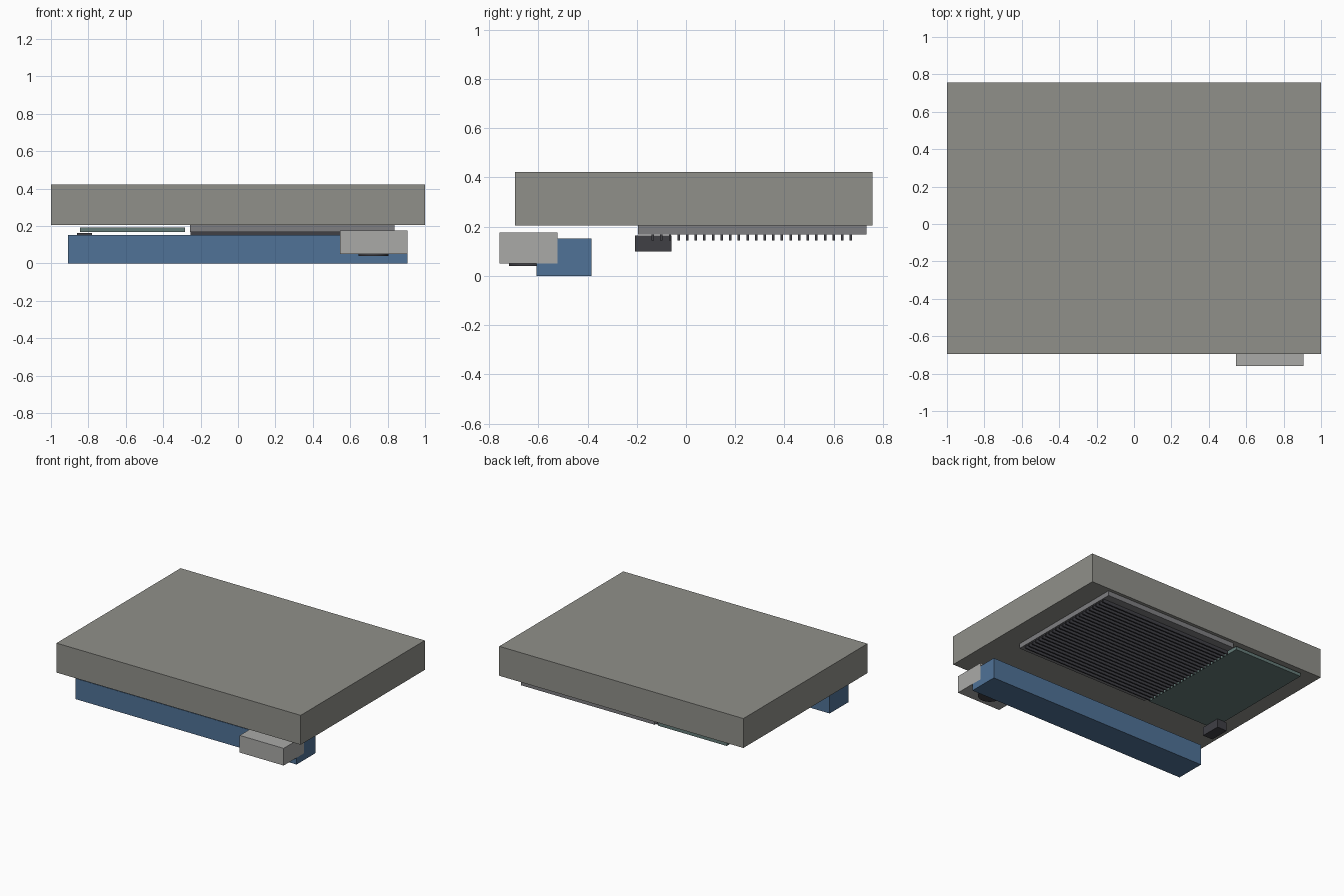
import bpy

if "Cube" in bpy.data.objects:
    bpy.data.objects.remove(bpy.data.objects["Cube"])


def material(name, rgb):
    m = bpy.data.materials.new(name)
    m.diffuse_color = (*rgb, 1)
    m.use_nodes = True
    m.node_tree.nodes["Principled BSDF"].inputs["Base Color"].default_value = m.diffuse_color
    return m


housing_mat = material("warm_grey", (0.28, 0.28, 0.255))
plate_mat = material("mid_grey", (0.21, 0.21, 0.22))
dark_mat = material("dark_grey", (0.05, 0.05, 0.06))
blue_mat = material("blue", (0.08, 0.17, 0.31))
board_mat = material("board_green", (0.13, 0.2, 0.19))
light_mat = material("light_grey", (0.4, 0.4, 0.39))


def box(name, x, y, z, mat):
    """Box given by its (min, max) range on each axis."""
    bpy.ops.mesh.primitive_cube_add(size=1, location=[sum(r) / 2 for r in (x, y, z)])
    ob = bpy.context.object
    ob.name = name
    ob.scale = [r[1] - r[0] for r in (x, y, z)]
    bpy.ops.object.transform_apply(location=False, rotation=False, scale=True)
    ob.data.materials.append(mat)
    return ob


# Main slab
box("housing", (-1, 1), (-0.695, 0.757), (0.205, 0.423), housing_mat)

# Long bar under the front edge
box("front_bar", (-0.908, 0.905), (-0.607, -0.384), (0, 0.153), blue_mat)

# Small module at the front corner with a round pad beneath
box("corner_module", (0.545, 0.905), (-0.758, -0.523), (0.05, 0.177), light_mat)
bpy.ops.mesh.primitive_cylinder_add(vertices=32, radius=0.08, depth=0.012,
                                    location=(0.725, -0.64, 0.046))
pad = bpy.context.object
pad.name = "round_pad"
pad.data.materials.append(dark_mat)
bpy.ops.object.shade_smooth_by_angle()

# Heat sink plate and its row of fins
box("heat_sink_plate", (-0.257, 0.838), (-0.196, 0.733), (0.169, 0.205), plate_mat)
fin_count = 24
for i in range(fin_count):
    y = -0.135 + i * 0.805 / (fin_count - 1)
    box(f"heat_sink_fin_{i + 1}", (-0.255, 0.835), (y - 0.005, y + 0.005),
        (0.144, 0.169), dark_mat)

# Circuit board with the connector hanging under its corner
box("circuit_board", (-0.845, -0.283), (-0.18, 0.73), (0.168, 0.192), board_mat)
box("connector", (-0.86, -0.78), (-0.208, -0.058), (0.1, 0.164), dark_mat)
